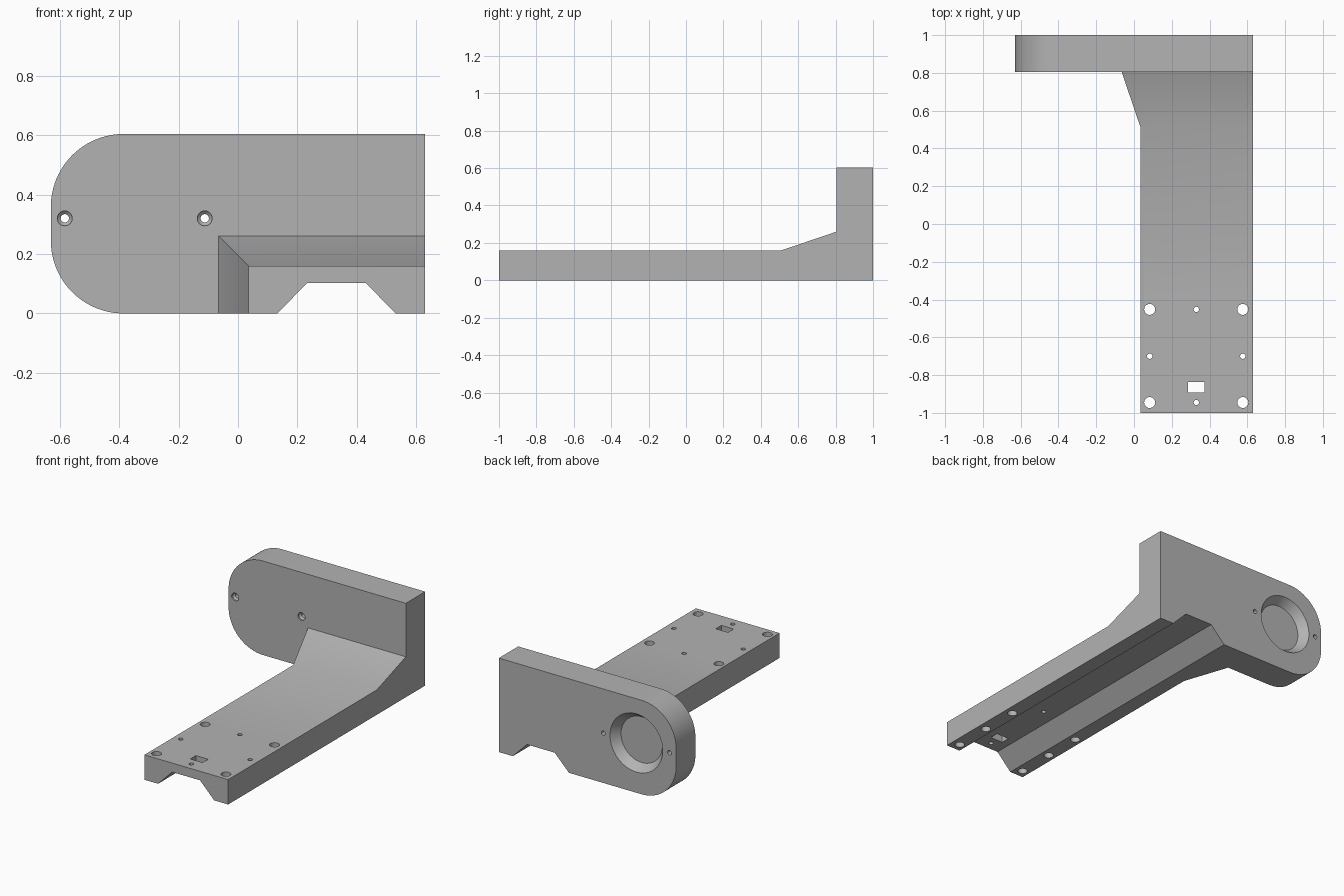
import bpy, bmesh, math

if "Cube" in bpy.data.objects:
    bpy.data.objects.remove(bpy.data.objects["Cube"], do_unlink=True)

grey = bpy.data.materials.new("plain grey")
grey.use_nodes = True
COLOUR = (0.45, 0.45, 0.45, 1)
grey.diffuse_color = COLOUR
grey.node_tree.nodes["Principled BSDF"].inputs["Base Color"].default_value = COLOUR


def loft(name, rings):
    """Closed solid through a list of rings with equal point counts."""
    bm = bmesh.new()
    loops = [[bm.verts.new(p) for p in ring] for ring in rings]
    n = len(loops[0])
    for a, b in zip(loops, loops[1:]):
        for i in range(n):
            j = (i + 1) % n
            bm.faces.new((a[i], a[j], b[j], b[i]))
    bm.faces.new(loops[0])
    bm.faces.new(loops[-1])
    bmesh.ops.recalc_face_normals(bm, faces=bm.faces)
    mesh = bpy.data.meshes.new(name)
    bm.to_mesh(mesh)
    bm.free()
    mesh.materials.append(grey)
    obj = bpy.data.objects.new(name, mesh)
    bpy.context.collection.objects.link(obj)
    return obj


def along_y(name, profile, y0, y1):
    return loft(name, [[(x, y, z) for x, z in profile] for y in (y0, y1)])


def circle(cx, cy, r, n):
    return [(cx + r * math.cos(math.tau * i / n), cy + r * math.sin(math.tau * i / n))
            for i in range(n)]


def round_y(name, x, z, steps, n=32):
    """Turned solid along y from (y, radius) steps."""
    return loft(name, [[(a, y, b) for a, b in circle(x, z, r, n)] for y, r in steps])


def round_z(name, x, y, steps, n=32):
    """Turned solid along z from (z, radius) steps."""
    return loft(name, [[(a, b, z) for a, b in circle(x, y, r, n)] for z, r in steps])


def combine(target, other, operation):
    mod = target.modifiers.new(operation, "BOOLEAN")
    mod.operation, mod.solver, mod.object = operation, "EXACT", other
    bpy.context.view_layer.objects.active = target
    bpy.ops.object.modifier_apply(modifier=mod.name)
    bpy.data.objects.remove(other, do_unlink=True)


SIDE, TOP, R = 0.63, 0.604, 0.245

# Upright plate, rounded at one end
outline = [(SIDE, 0), (SIDE, TOP)]
for cz, start in ((TOP - R, 90), (R, 180)):
    for i in range(25):
        a = math.radians(start + 90 * i / 24)
        outline.append((-SIDE + R + R * math.cos(a), cz + R * math.sin(a)))
bracket = along_y("angle_bracket", outline, 0.804, 1)

# Arm, flaring upwards and sideways where it meets the plate
sections = [(-1, 0.035, 0.16), (0.51, 0.035, 0.16), (0.804, -0.065, 0.26), (0.9, -0.065, 0.26)]
arm = loft("arm", [[(x, y, 0), (SIDE, y, 0), (SIDE, y, z), (x, y, z)] for y, x, z in sections])
combine(bracket, arm, "UNION")

# Channel under the whole length
channel = [(0.033, -0.1), (0.233, 0.102), (0.43, 0.102), (0.63, -0.1)]
cutters = [along_y("channel_cutter", channel, -1.1, 1.1)]

# Arm holes: four large, two counterbored from below, two small
for x in (0.083, 0.576):
    for y in (-0.945, -0.452):
        cutters.append(round_z("large_hole", x, y, [(-0.1, 0.029), (0.3, 0.029)]))
    cutters.append(round_z("stepped_hole", x, -0.7,
                           [(-0.1, 0.029), (0.1, 0.029), (0.1, 0.014), (0.3, 0.014)]))
for y in (-0.945, -0.452):
    cutters.append(round_z("small_hole", 0.33, y, [(0, 0.014), (0.3, 0.014)]))

# Slot near the arm tip
cutters.append(along_y("slot", [(0.286, 0), (0.374, 0), (0.374, 0.3), (0.286, 0.3)],
                       -0.893, -0.836))

# Screw holes countersunk on the front of the plate, and the dished seat on its back
for x in (-0.583, -0.112):
    cutters.append(round_y("screw_hole", x, 0.32,
                           [(0.75, 0.025), (0.815, 0.025), (0.825, 0.014), (1.1, 0.014)]))
cutters.append(round_y("dished_seat", -0.347, 0.32,
                       [(0.945, 0.147), (1, 0.187), (1.1, 0.187)], 64))

for cutter in cutters:
    combine(bracket, cutter, "DIFFERENCE")

bpy.ops.object.select_all(action="DESELECT")
bracket.select_set(True)
bpy.context.view_layer.objects.active = bracket
bpy.ops.object.shade_smooth_by_angle(angle=math.radians(25))
